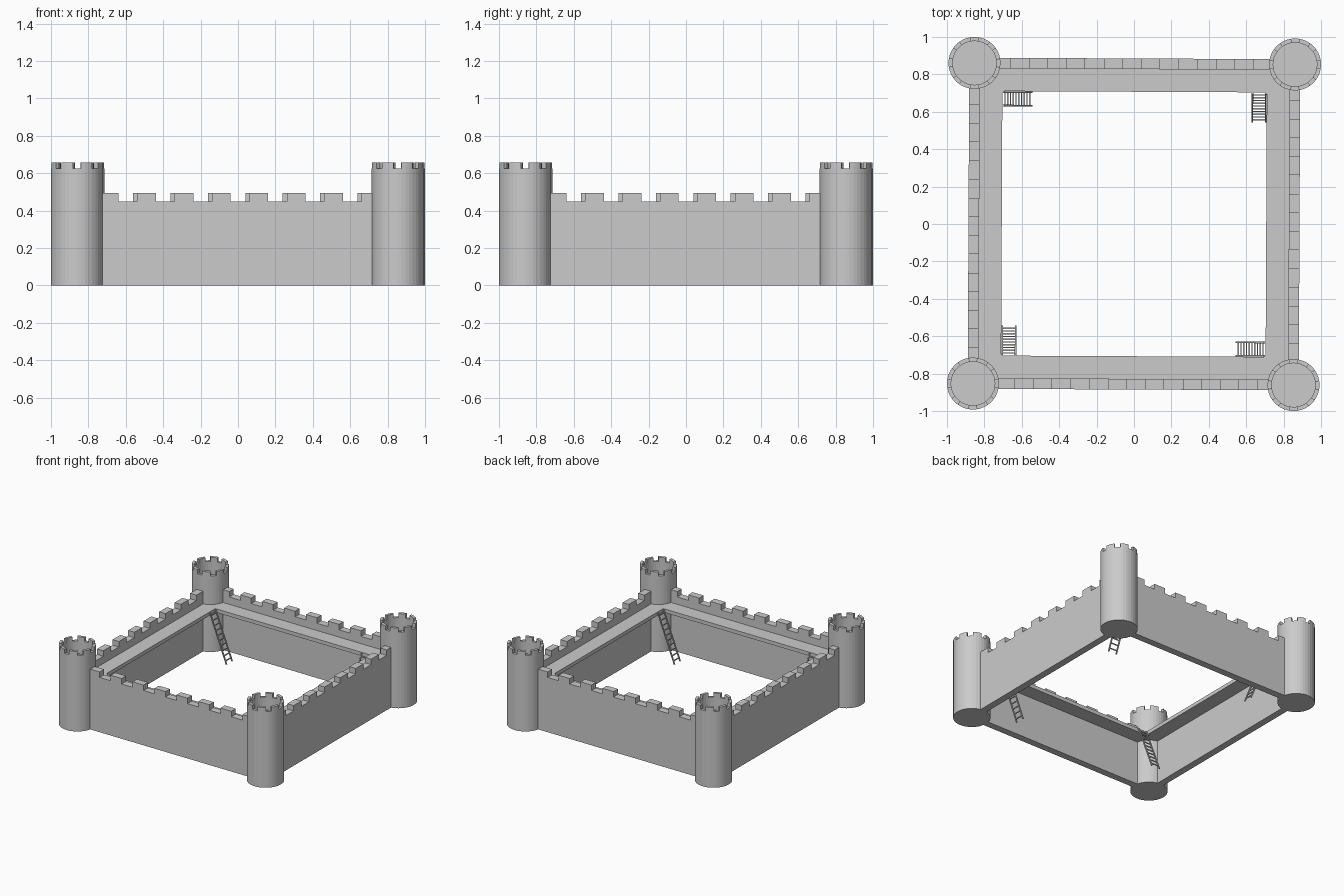
import bpy, bmesh
from math import sin, cos, pi, radians
from mathutils import Vector, Matrix

if "Cube" in bpy.data.objects:
    bpy.data.objects.remove(bpy.data.objects["Cube"])

TILT = radians(-0.27)      # the whole plan is turned very slightly
C, R, RI = 0.857, 0.139, 0.117   # tower centre offset, outer and inner radius
WALK = 0.39                # height of the wall walk


def place(name, bm):
    """Make one part and repeat it on the four sides of the castle."""
    bmesh.ops.recalc_face_normals(bm, faces=bm.faces)
    mesh = bpy.data.meshes.new(name)
    bm.to_mesh(mesh)
    bm.free()
    for k, side in enumerate(("front", "right", "back", "left")):
        ob = bpy.data.objects.new(f"{name}_{side}", mesh)
        ob.rotation_euler.z = k * pi / 2 + TILT
        bpy.context.collection.objects.link(ob)


def prism(bm, pts, depth):
    """Extrude a closed outline by a depth vector."""
    face = bm.faces.new([bm.verts.new(p) for p in pts])
    new = bmesh.ops.extrude_face_region(bm, geom=[face], use_keep_orig=True)["geom"]
    bmesh.ops.translate(bm, vec=depth, verts=[v for v in new if isinstance(v, bmesh.types.BMVert)])


def bar(bm, a, b, w):
    """Square bar between two points."""
    a, b = Vector(a), Vector(b)
    d = b - a
    m = Matrix.Translation((a + b) / 2) @ d.to_track_quat("Z", "Y").to_matrix().to_4x4()
    bmesh.ops.create_cube(bm, size=1, matrix=m @ Matrix.Diagonal((w, w, d.length, 1)))


# crenellated curtain wall
bm = bmesh.new()
outline = [(0.83, 0), (-0.83, 0), (-0.83, 0.495)]
for i in range(7):
    x = -0.635 + 0.2 * i
    outline += [(x, 0.495), (x, 0.45), (x + 0.1, 0.45), (x + 0.1, 0.495)]
outline.append((0.83, 0.495))
prism(bm, [(x, -0.885, z) for x, z in outline], (0, 0.057, 0))
place("curtain_wall", bm)

# overhanging wall walk, mitred at the corners
bm = bmesh.new()
a, b = 0.83, 0.707
prism(bm, [(-a, -a, WALK - 0.03), (a, -a, WALK - 0.03), (b, -b, WALK - 0.03), (-b, -b, WALK - 0.03)],
      (0, 0, 0.03))
place("wall_walk", bm)

# corner tower: lathed body with a sunken floor
bm = bmesh.new()
profile = [(0, 0), (R, 0), (R, 0.625), (RI, 0.625), (RI, 0.52), (0, 0.52)]
vs = [bm.verts.new((0, -r, z)) for r, z in profile]
es = [bm.edges.new(p) for p in zip(vs, vs[1:])]
bmesh.ops.spin(bm, geom=vs + es, cent=(0, 0, 0), axis=(0, 0, 1), angle=2 * pi, steps=40)
bmesh.ops.remove_doubles(bm, verts=bm.verts, dist=1e-4)
# tower merlons: three of every five sides
for i in range(8):
    ang = [radians(45 * i + 9 + 9 * j) for j in range(4)]
    ring = [(R * cos(t), R * sin(t), 0.625) for t in ang]
    ring += [(RI * cos(t), RI * sin(t), 0.625) for t in reversed(ang)]
    prism(bm, ring, (0, 0, 0.033))
bmesh.ops.translate(bm, vec=(C, -C, 0), verts=bm.verts)
place("tower", bm)

# ladder leaning on the wall walk
bm = bmesh.new()
foot, top = Vector((0.55, 0, 0.002)), Vector((0.703, 0, WALK))
y0, y1 = Vector((0, -0.702, 0)), Vector((0, -0.63, 0))
for y in (y0, y1):
    bar(bm, foot + y, top + y, 0.009)
for i in range(10):
    p = foot.lerp(top, (i + 0.7) / 10.4)
    bar(bm, p + y0, p + y1, 0.007)
place("ladder", bm)
